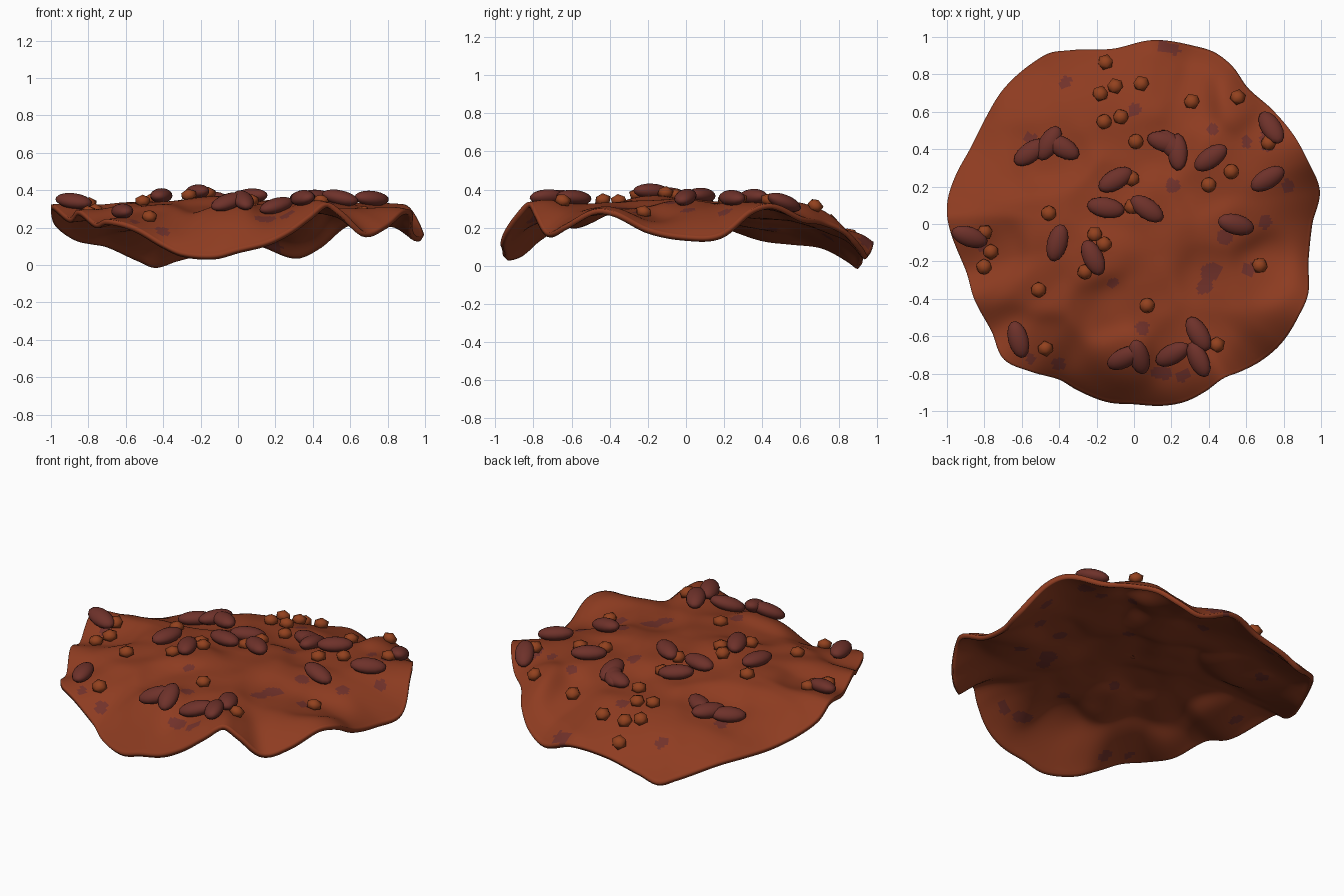
import bpy, bmesh, math
from mathutils import Vector, Matrix, noise

if "Cube" in bpy.data.objects:
    bpy.data.objects.remove(bpy.data.objects["Cube"])


def material(name, rgb):
    m = bpy.data.materials.new(name)
    m.diffuse_color = (*rgb, 1)
    m.use_nodes = True
    m.node_tree.nodes["Principled BSDF"].inputs["Base Color"].default_value = m.diffuse_color
    return m


CRUST = material("rust brown", (0.270, 0.045, 0.015))
BLOTCH = material("dull maroon", (0.165, 0.031, 0.023))
BEAN = material("dark bean red", (0.155, 0.031, 0.023))
CRUMB = material("orange brown", (0.290, 0.053, 0.013))

# rim of the draped sheet: angle in degrees, radius, height
RIM = [(0, .95, .14), (10, 1.005, .15), (20, .985, .28), (28, .975, .31), (40, .955, .24),
       (50, .945, .22), (58, .99, .17), (65, 1.01, .09), (72, 1.0, .04), (84, .985, .11),
       (97, .94, .08), (110, .985, .025), (116, 1.015, -.01), (121, 1.015, .02), (134, 1.0, .10),
       (145, .97, .12), (155, .96, .14), (165, .985, .19), (172, 1.0, .24), (178, .995, .31),
       (195, .93, .24), (205, .94, .28), (217, .95, .21), (226, 1.0, .23), (235, .96, .19),
       (244, .92, .10), (251, .935, .05), (262, .96, .035), (270, .96, .07), (279, .98, .11),
       (286, .985, .17), (293, .97, .25), (300, .95, .32), (306, .97, .26), (313, .995, .16),
       (321, 1.01, .20), (331, 1.005, .28), (338, 1.0, .27), (348, .95, .18)]

# hollows and swells of the surface: x, y, height change
DENTS = [(-.615, -.615, -.045), (-.475, -.66, -.05), (-.15, .085, -.02), (.07, .08, 0),
         (-.04, -.7, .04), (.21, -.69, -.03), (.345, -.58, -.02), (.355, -.73, .02),
         (-.55, .38, -.09), (-.45, .43, -.08), (-.37, .41, -.075), (.67, -.225, -.06),
         (.07, -.435, -.01), (.55, .67, .055), (.31, .65, -.06), (.04, .745, -.07),
         (.01, .44, -.065), (-.07, .57, -.06), (-.1, .73, -.055), (-.18, .69, -.028),
         (-.16, .545, -.065), (-.15, .855, -.035), (.4, .21, -.04), (.41, .36, .005),
         (.2, .42, -.06), (-.1, .235, -.028), (-.215, -.18, .02), (-.41, -.1, 0),
         (.54, 0, 0), (.71, .245, 0), (.735, .505, 0), (-.88, -.06, 0), (-.765, -.145, -.05),
         (-.8, -.23, -.03), (-.51, -.35, 0), (-.15, -.45, -.03), (.42, -.3, -.04),
         (.52, .28, -.02), (-.52, .62, -.06), (-.3, .6, -.05), (-.72, .35, -.045),
         (-.35, .78, -.03)]


def rim(deg):
    """Smooth periodic interpolation of the rim radius and height."""
    n = len(RIM)
    deg %= 360
    k = max(i for i in range(n) if RIM[i][0] <= deg)

    def at(i):
        a, r, z = RIM[i % n]
        return a + 360 * (i // n), r, z
    p0, p1, p2, p3 = (at(k + d) for d in (-1, 0, 1, 2))
    h = p2[0] - p1[0]
    t = (deg - p1[0]) / h
    out = []
    for c in (1, 2):
        m1 = h * (p2[c] - p0[c]) / (p2[0] - p0[0])
        m2 = h * (p3[c] - p1[c]) / (p3[0] - p1[0])
        out.append((2*t**3 - 3*t*t + 1) * p1[c] + (t**3 - 2*t*t + t) * m1
                   + (3*t*t - 2*t**3) * p2[c] + (t**3 - t*t) * m2)
    return out


def dent(x, y):
    total, weight = 0.0, 0.12
    for dx, dy, d in DENTS:
        w = math.exp(-((x - dx) ** 2 + (y - dy) ** 2) / 0.0128)
        total += w * d
        weight += w
    return total / weight


def height(x, y):
    r = math.hypot(x, y)
    radius, zr = rim(math.degrees(math.atan2(y, x)))
    t = min(r / radius, 1.0)
    lump = noise.noise(Vector((x * 2.6, y * 2.6, 1.7))) * 0.022
    lump += noise.noise(Vector((x * 6, y * 6, 4.2))) * 0.008
    top = 0.345 + lump * (1 - t ** 4)
    return top + (zr + 0.015 - top) * t ** 4.5 + dent(x, y) * 1.08 * (1 - t ** 10)


def normal(x, y, e=0.04):
    return Vector((height(x - e, y) - height(x + e, y),
                   height(x, y - e) - height(x, y + e), 2 * e)).normalized()


# maroon blotches: x, y, size
SPOTS = [(.42, -.26, .07), (.62, -.25, .05), (.15, -.79, .05), (.27, -.82, .04), (-.37, .76, .04),
         (.72, .46, .06), (.42, .5, .05), (0, .61, .04), (.7, .01, .04), (.5, -.07, .05),
         (-.55, .45, .05), (.14, .95, .05), (.2, .21, .05), (-.4, -.74, .05), (.05, -.55, .04),
         (.38, -.33, .05), (.83, .2, .04), (.22, .93, .03), (-.12, -.32, .04),
         (.6, .44, .04), (-.55, -.72, .03), (-.82, -.1, .04)]


def is_blotch(c):
    wob = 0.8 + 0.7 * noise.noise(Vector((c.x * 12, c.y * 12, 2.0)))
    return any(math.hypot(c.x - x, c.y - y) < s * wob for x, y, s in SPOTS)


def add_object(name, bm, mats, angle):
    me = bpy.data.meshes.new(name)
    bm.to_mesh(me)
    bm.free()
    for m in mats:
        me.materials.append(m)
    ob = bpy.data.objects.new(name, me)
    bpy.context.collection.objects.link(ob)
    bpy.ops.object.select_all(action='DESELECT')
    ob.select_set(True)
    bpy.context.view_layer.objects.active = ob
    bpy.ops.object.shade_smooth_by_angle(angle=math.radians(angle))
    return ob


# wavy sheet, built as rings out to the rim
SEG, RINGS = 280, 80
bm = bmesh.new()
centre = bm.verts.new((0, 0, height(0, 0)))
prev = None
for j in range(1, RINGS + 1):
    ring = []
    for i in range(SEG):
        a = 2 * math.pi * i / SEG
        r = rim(math.degrees(a))[0] * 1.004 * j / RINGS
        x, y = r * math.cos(a), r * math.sin(a)
        ring.append(bm.verts.new((x, y, height(x, y))))
    for i in range(SEG):
        k = (i + 1) % SEG
        if prev:
            bm.faces.new((prev[i], ring[i], ring[k], prev[k]))
        else:
            bm.faces.new((centre, ring[i], ring[k]))
    prev = ring
for f in bm.faces:
    f.material_index = int(is_blotch(f.calc_center_median()))
sheet = add_object("wavy_sheet", bm, [CRUST, BLOTCH], 50)
solid = sheet.modifiers.new("thickness", 'SOLIDIFY')
solid.thickness = 0.028
solid.offset = -1


def pebble(name, x, y, deg, size, lift, mat, ico=False):
    """Squashed ball resting on the sheet, turned by deg."""
    n = normal(x, y)
    rot = Vector((0, 0, 1)).rotation_difference(n).to_matrix().to_4x4()
    pos = Vector((x, y, height(x, y))) + n * lift
    m = (Matrix.Translation(pos) @ rot @ Matrix.Rotation(math.radians(deg), 4, 'Z')
         @ Matrix.Diagonal((*size, 1)))
    b = bmesh.new()
    if ico:
        bmesh.ops.create_icosphere(b, subdivisions=1, radius=1, matrix=m)
    else:
        bmesh.ops.create_uvsphere(b, u_segments=14, v_segments=10, radius=1, matrix=m)
    add_object(name, b, [mat], 65)


# beans: x, y, turn
BEANS = [(-.55, .38, 35), (-.45, .43, 60), (-.38, .41, -30), (-.1, .235, 30), (-.15, .085, -10),
         (.07, .08, -35), (.17, .435, -15), (.205, .415, -50), (.24, .38, -85), (.41, .355, 35),
         (.735, .505, -60), (.71, .245, 30), (.54, 0, -15), (-.88, -.06, -20), (-.41, -.1, 75),
         (-.215, -.18, -65), (-.615, -.615, -75), (-.05, -.705, 30), (.025, -.7, -75),
         (.21, -.69, 30), (.345, -.59, -60), (.355, -.72, -65)]
for i, (x, y, d) in enumerate(BEANS):
    pebble(f"bean_{i + 1}", x, y, d, (.102, .055, .04), .03, BEAN)

# small round crumbs: x, y
CRUMBS = [(-.15, .855), (-.1, .73), (-.18, .69), (.04, .745), (-.16, .545), (-.07, .57), (.01, .44),
          (.31, .65), (.55, .67), (.72, .43), (.52, .28), (.4, .21), (-.01, .24), (-.01, .09),
          (-.455, .055), (-.21, -.06), (-.16, -.11), (-.26, -.255), (-.8, -.04), (-.765, -.145),
          (-.8, -.23), (-.51, -.35), (.07, -.435), (.67, -.225), (.44, -.65), (-.475, -.66)]
for i, (x, y) in enumerate(CRUMBS):
    pebble(f"crumb_{i + 1}", x, y, i * 37, (.046, .046, .034), .02, CRUMB, ico=True)
